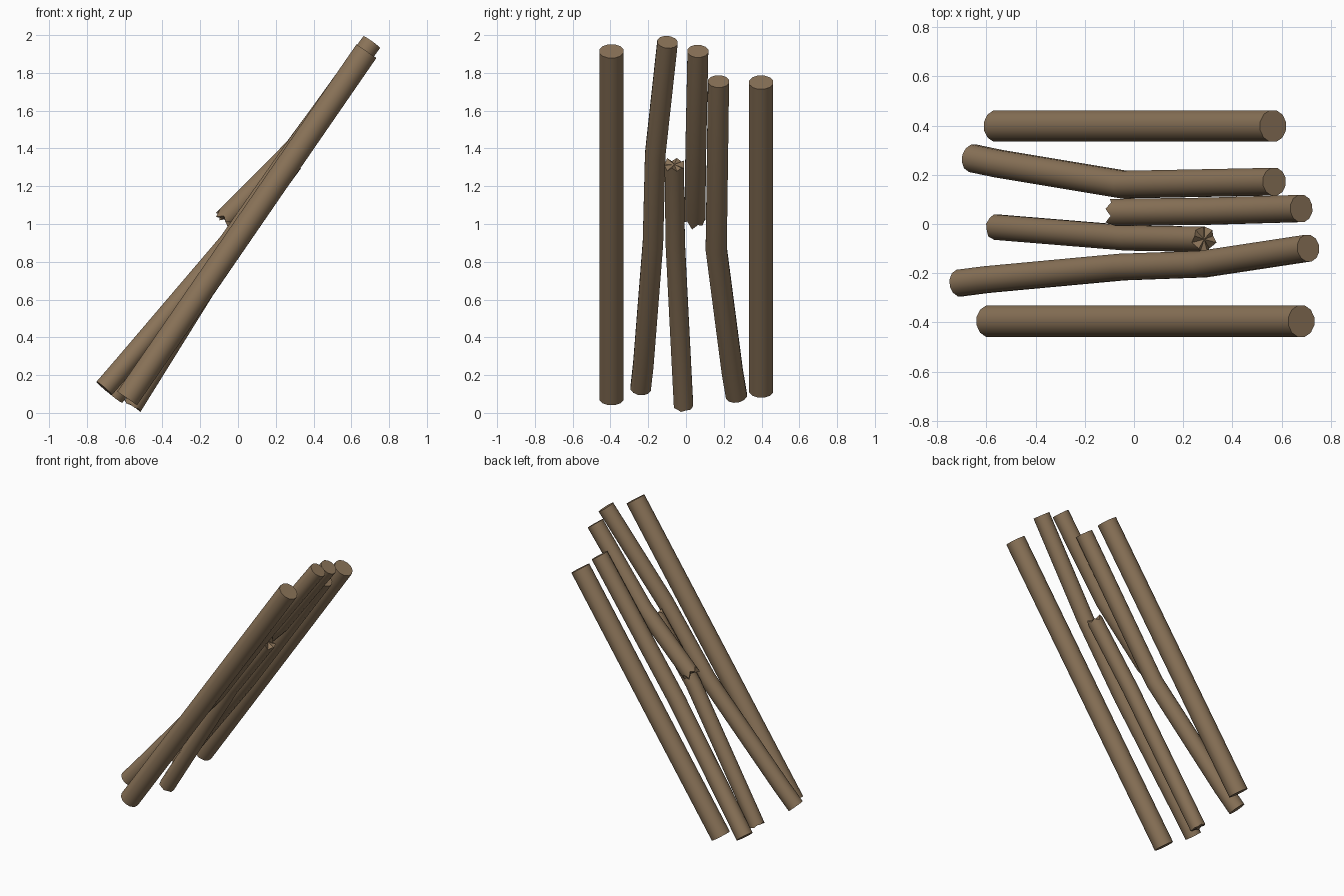
import bpy, bmesh, math
from mathutils import Vector

if "Cube" in bpy.data.objects:
    bpy.data.objects.remove(bpy.data.objects["Cube"])

SIDES = 12
bark = bpy.data.materials.new("brown_wood")
bark.diffuse_color = (0.26, 0.175, 0.10, 1)
bark.use_nodes = True
bark.node_tree.nodes["Principled BSDF"].inputs["Base Color"].default_value = bark.diffuse_color


def log(name, pts, r, jag_low=0.0, jag_high=0.0):
    """Sweep a round section along pts; jag values splinter the two ends."""
    pts = [Vector(p) for p in pts]
    side = Vector((0, 1, 0))
    bm = bmesh.new()
    rings = []
    last = len(pts) - 1
    for i, p in enumerate(pts):
        d = (pts[min(i + 1, last)] - pts[max(i - 1, 0)]).normalized()
        u = (side - d * side.dot(d)).normalized()
        w = d.cross(u)
        ring = []
        for k in range(SIDES):
            a = 2 * math.pi * (k + 0.5) / SIDES
            co = p + (u * math.cos(a) + w * math.sin(a)) * r
            tooth = (1, -0.5, 0.3, -1)[k % 4]
            if i == 0:
                co -= d * jag_low * tooth
            elif i == last:
                co += d * jag_high * tooth
            ring.append(bm.verts.new(co))
        rings.append(ring)
    for r0, r1 in zip(rings, rings[1:]):
        for k in range(SIDES):
            n = (k + 1) % SIDES
            bm.faces.new((r0[k], r0[n], r1[n], r1[k]))
    # end caps as fans so splintered rims stay clean
    for ring, c in ((rings[0], pts[0]), (rings[-1], pts[-1])):
        v = bm.verts.new(c)
        for k in range(SIDES):
            bm.faces.new((ring[k], ring[(k + 1) % SIDES], v))
    bmesh.ops.recalc_face_normals(bm, faces=bm.faces)
    me = bpy.data.meshes.new(name)
    bm.to_mesh(me)
    bm.free()
    me.materials.append(bark)
    ob = bpy.data.objects.new(name, me)
    bpy.context.collection.objects.link(ob)
    bpy.ops.object.select_all(action='DESELECT')
    bpy.context.view_layer.objects.active = ob
    ob.select_set(True)
    bpy.ops.object.shade_smooth_by_angle(angle=math.radians(40))


# straight outer logs
log("outer_log_front", [(-0.587, -0.395, 0.077), (0.68, -0.395, 1.915)], 0.066)
log("outer_log_back", [(-0.557, 0.398, 0.117), (0.565, 0.398, 1.75)], 0.066)

# bent long logs
log("bent_log_front", [(-0.708, -0.24, 0.13), (-0.6, -0.226, 0.255),
                       (-0.05, -0.175, 0.90), (0.28, -0.163, 1.37),
                       (0.708, -0.098, 1.963)], 0.056)
log("bent_log_back", [(-0.655, 0.267, 0.09), (-0.55, 0.245, 0.22),
                      (-0.04, 0.16, 0.87), (0.57, 0.172, 1.755)], 0.058)

# snapped log: lower and upper halves with splintered breaks
log("broken_log_lower", [(-0.557, -0.013, 0.037), (-0.02, -0.057, 0.90),
                         (0.285, -0.062, 1.315)], 0.053, 0.005, 0.015)
log("broken_log_upper", [(-0.072, 0.047, 1.025), (0.30, 0.052, 1.40),
                         (0.68, 0.063, 1.915)], 0.057, 0.022, 0.0)
